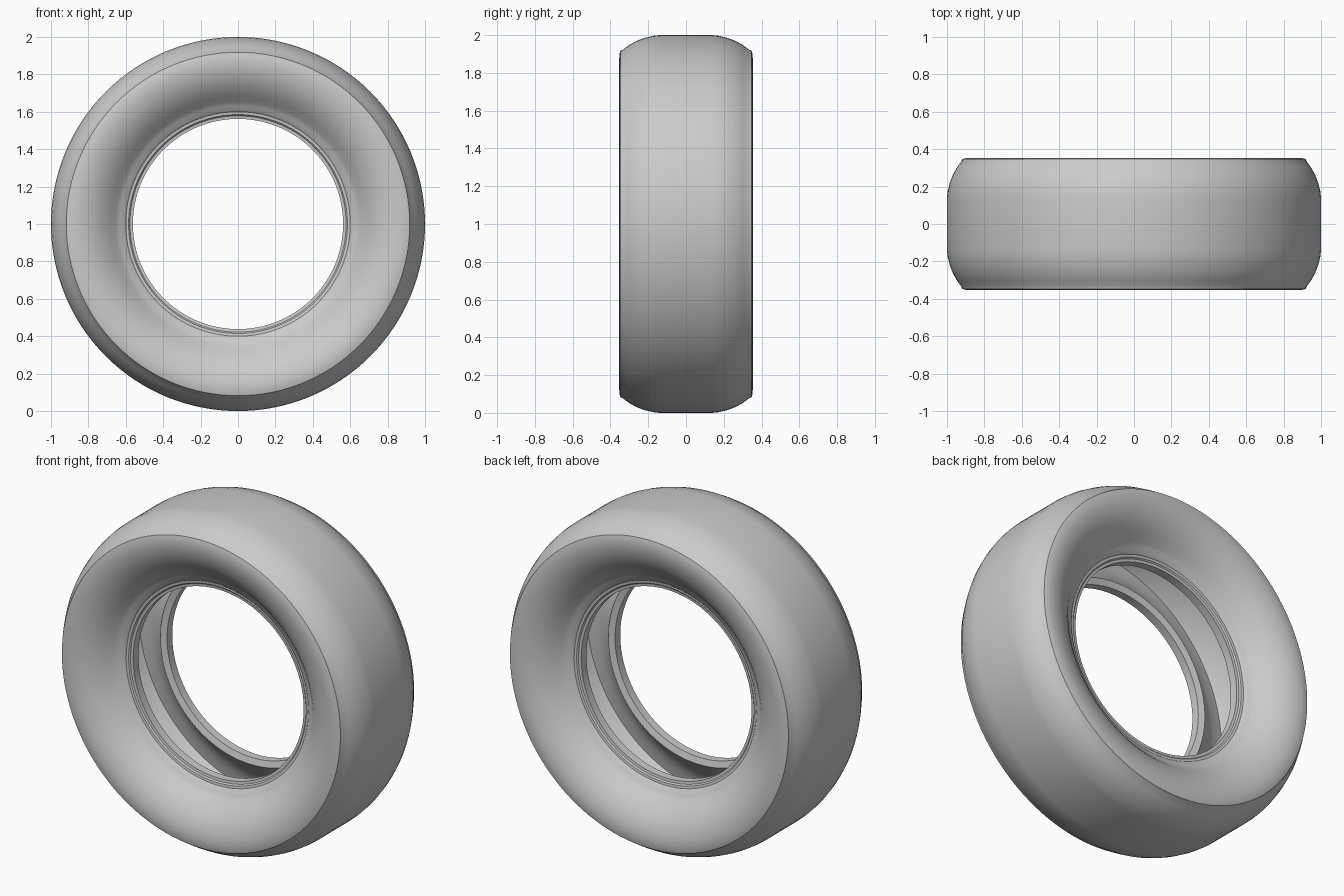
import bpy, bmesh, math
from mathutils import Matrix, Vector

if "Cube" in bpy.data.objects:
    bpy.data.objects.remove(bpy.data.objects["Cube"])

SEGMENTS = 128

# Half cross-section as (radius, half width): tread, shoulder rib, sidewall, bead, inner liner
half = [
    (1.0, 0.0), (1.0, 0.14), (0.996, 0.175), (0.985, 0.22), (0.968, 0.265),
    (0.945, 0.305), (0.922, 0.335),
    (0.918, 0.347), (0.90, 0.352), (0.87, 0.354), (0.84, 0.351), (0.80, 0.341),
    (0.76, 0.323), (0.72, 0.297), (0.685, 0.266), (0.655, 0.234), (0.632, 0.214),
    (0.608, 0.205), (0.60, 0.196), (0.585, 0.194), (0.578, 0.186), (0.562, 0.184),
    (0.562, 0.135), (0.60, 0.125), (0.625, 0.16),
    (0.68, 0.215), (0.74, 0.265), (0.80, 0.297), (0.87, 0.31),
    (0.925, 0.20), (0.94, 0.10), (0.945, 0.0),
]
# Mirror to the other side, leaving out the two points on the centre plane
profile = half + [(r, -y) for r, y in reversed(half[1:-1])]

# Tyre: revolve the closed profile about the y axis
bm = bmesh.new()
rings = []
for i in range(SEGMENTS):
    a = 2 * math.pi * i / SEGMENTS
    rings.append([bm.verts.new((r * math.cos(a), y, 1 + r * math.sin(a)))
                  for r, y in profile])
n = len(profile)
for i in range(SEGMENTS):
    a, b = rings[i], rings[(i + 1) % SEGMENTS]
    for j in range(n):
        k = (j + 1) % n
        bm.faces.new((a[j], a[k], b[k], b[j]))
bmesh.ops.recalc_face_normals(bm, faces=bm.faces)
mesh = bpy.data.meshes.new("tyre")
bm.to_mesh(mesh)
bm.free()

tyre = bpy.data.objects.new("tyre", mesh)
bpy.context.collection.objects.link(tyre)
bpy.context.view_layer.objects.active = tyre
tyre.select_set(True)
bpy.ops.object.shade_smooth_by_angle(angle=math.radians(30))
